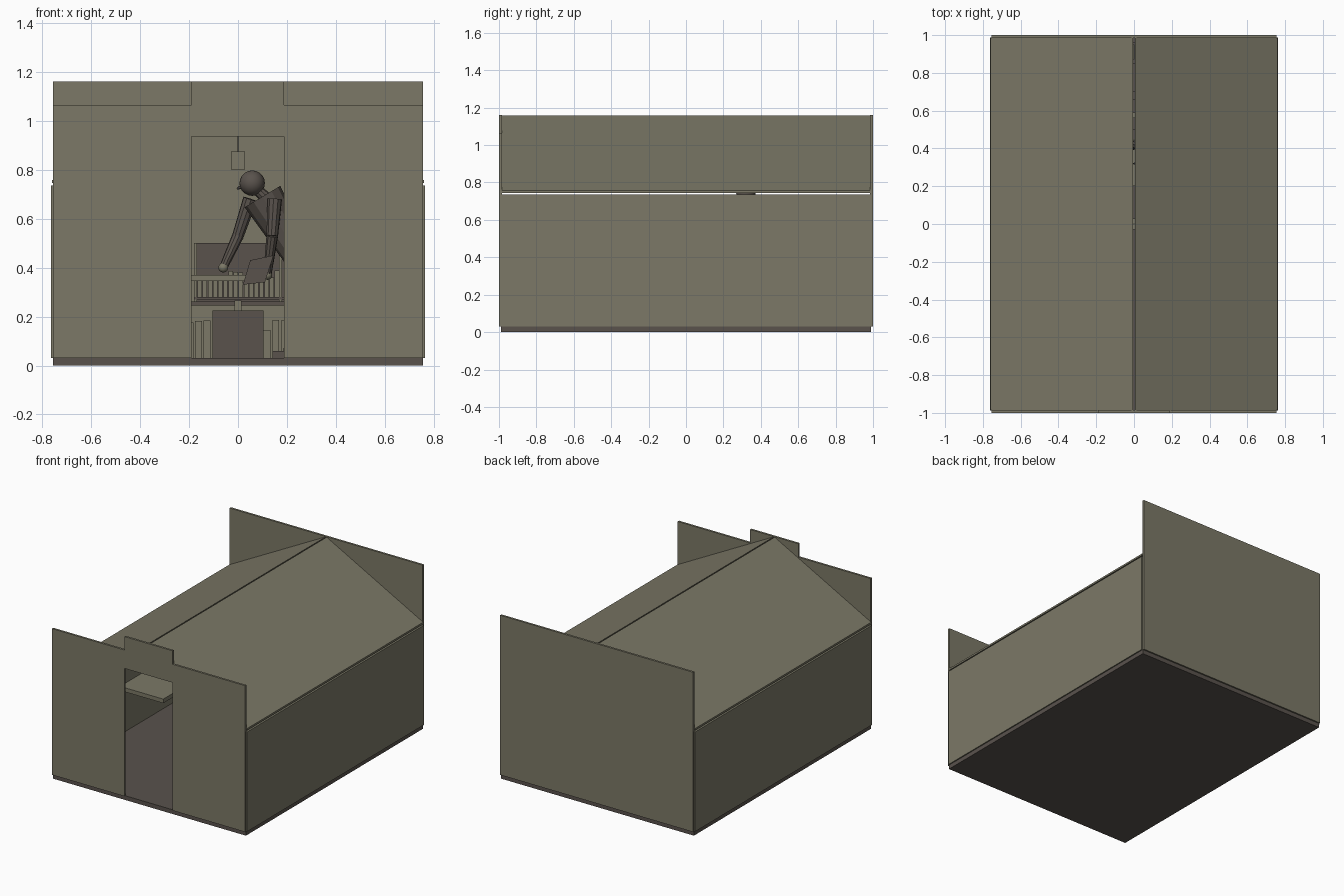
import bpy, bmesh, random
from mathutils import Vector

random.seed(4)
if "Cube" in bpy.data.objects:
    bpy.data.objects.remove(bpy.data.objects["Cube"])


def material(name, rgb):
    m = bpy.data.materials.new(name)
    m.use_nodes = True
    m.diffuse_color = (*rgb, 1)
    m.node_tree.nodes["Principled BSDF"].inputs["Base Color"].default_value = (*rgb, 1)
    return m


OLIVE = material("olive plaster", (0.2, 0.19, 0.135))
BROWN = material("dark brown", (0.1, 0.085, 0.073))


def finish(name, bm, mat, smooth=False):
    bmesh.ops.recalc_face_normals(bm, faces=bm.faces)
    me = bpy.data.meshes.new(name)
    bm.to_mesh(me)
    bm.free()
    me.materials.append(mat)
    for p in me.polygons:
        p.use_smooth = smooth
    ob = bpy.data.objects.new(name, me)
    bpy.context.collection.objects.link(ob)
    return ob


def box(name, xs, ys, zs, mat):
    bm = bmesh.new()
    bmesh.ops.create_cube(bm, size=1)
    for v in bm.verts:
        v.co = [r[0] if c < 0 else r[1] for c, r in zip(v.co, (xs, ys, zs))]
    return finish(name, bm, mat)


def extrude_y(name, profile, y0, y1, mat):
    """Extrude an x-z outline along y."""
    bm = bmesh.new()
    face = bm.faces.new([bm.verts.new((x, y0, z)) for x, z in profile])
    new = bmesh.ops.extrude_face_region(bm, geom=[face])["geom"]
    verts = [v for v in new if isinstance(v, bmesh.types.BMVert)]
    bmesh.ops.translate(bm, verts=verts, vec=(0, y1 - y0, 0))
    return finish(name, bm, mat)


def limb(name, a, b, r1, r2, mat, sides=10):
    """Tapered round bar from a to b."""
    a, b = Vector(a), Vector(b)
    bm = bmesh.new()
    bmesh.ops.create_cone(bm, cap_ends=True, segments=sides, radius1=r1, radius2=r2, depth=(b - a).length)
    bmesh.ops.rotate(bm, verts=bm.verts, matrix=(b - a).to_track_quat("Z", "Y").to_matrix())
    bmesh.ops.translate(bm, verts=bm.verts, vec=(a + b) / 2)
    return finish(name, bm, mat)


def ball(name, c, r, mat):
    bm = bmesh.new()
    bmesh.ops.create_uvsphere(bm, u_segments=16, v_segments=10, radius=r)
    bmesh.ops.translate(bm, verts=bm.verts, vec=c)
    return finish(name, bm, mat, True)


# Shell: floor, end walls, side walls
W, BASE, TOP, STEP = 0.755, 0.03, 1.16, 1.065
DOOR_L, DOOR_R, DOOR_TOP = -0.19, 0.187, 0.935
box("floor", (-W, W), (-0.99, 0.99), (0, BASE), BROWN)
box("back_wall", (-W, W), (0.985, 1), (BASE, TOP), OLIVE)
extrude_y("front_wall", [
    (-W, BASE), (DOOR_L, BASE), (DOOR_L, DOOR_TOP), (DOOR_R, DOOR_TOP), (DOOR_R, BASE), (W, BASE),
    (W, STEP), (DOOR_R, STEP), (DOOR_R, TOP), (DOOR_L, TOP), (DOOR_L, STEP), (-W, STEP)],
    -1, -0.985, OLIVE)

# Mirrored side walls and roof slopes, leaving a thin gap at the eaves and ridge
for side, s in (("left", 1), ("right", -1)):
    box(side + "_wall", sorted((s * 0.748, s * 0.763)), (-0.988, 0.988), (BASE, 0.735), OLIVE)
    extrude_y(side + "_roof", [(s * x, z) for x, z in
              ((0.76, 0.744), (0.76, 0.757), (0.004, 1.157), (0.004, 1.143))], -0.985, 0.985, OLIVE)

# Hanging lamp
limb("lamp_cord", (0, 0, 0.875), (0, 0, 1.14), 0.003, 0.003, BROWN, 6)
box("lamp_shade", (-0.028, 0.028), (-0.028, 0.028), (0.8, 0.875), OLIVE)

# Wall bench with a return that reaches the worker
box("bench_top", (-0.748, -0.41), (-0.25, 0.6), (0.343, 0.372), OLIVE)
box("bench_return_top", (-0.41, 0.06), (0.2, 0.45), (0.345, 0.37), OLIVE)
for y in (0.22, 0.41):
    box("bench_leg", (-0.38, -0.36), (y, y + 0.02), (BASE, 0.345), BROWN)

# Rear cabinet with open shelves and upright boards
box("rear_counter", (-0.45, 0.45), (0.7, 0.985), (0.245, 0.262), BROWN)
box("rear_panel", (-0.18, 0.45), (0.96, 0.985), (0.262, 0.5), BROWN)
box("rear_upper_shelf", (-0.18, 0.45), (0.85, 0.985), (0.27, 0.28), BROWN)
for x in (-0.18, 0.168, 0.438):
    box("rear_upright", (x, x + 0.012), (0.85, 0.96), (0.262, 0.5), OLIVE)
for x in (-0.45, 0.43):
    box("rear_counter_side", (x, x + 0.02), (0.7, 0.985), (BASE, 0.245), BROWN)
for i in range(16):
    x = -0.165 + i * 0.021
    box("upper_book", (x, x + 0.018), (0.87, 0.95), (0.28, random.uniform(0.35, 0.39)), OLIVE)
for i in range(24):
    x = -0.42 + i * 0.035
    box("lower_board", (x, x + 0.028), (0.8, 0.9), (BASE, random.uniform(0.14, 0.19)), OLIVE)

# Free-standing chest with knob
box("chest", (-0.105, 0.105), (0.5, 0.66), (BASE, 0.225), BROWN)
box("chest_knob", (-0.015, 0.015), (0.56, 0.59), (0.225, 0.265), OLIVE)

# Worker leaning over the bench
Y = 0.32
ball("head", (0.058, Y, 0.745), 0.052, BROWN)
limb("nose", (0.015, Y, 0.73), (-0.005, Y, 0.722), 0.01, 0.003, BROWN, 6)
limb("neck", (0.12, Y, 0.68), (0.075, Y, 0.72), 0.025, 0.022, BROWN)
limb("torso", (0.25, Y, 0.44), (0.1, Y, 0.69), 0.06, 0.085, BROWN, 12)
for s in (-1, 1):
    shoulder = (0.1 - s * 0.05, Y + s * 0.09, 0.68)
    elbow = (0.07 - s * 0.07, Y + s * 0.1, 0.53)
    hand = (0.03 - s * 0.09, Y + s * 0.06, 0.4 if s > 0 else 0.37)
    limb("upper_arm", shoulder, elbow, 0.03, 0.024, BROWN)
    limb("forearm", elbow, hand, 0.024, 0.017, BROWN)
    ball("hand", hand, 0.02, OLIVE)
    limb("leg", (0.25, Y + s * 0.04, 0.45), (0.21, Y + s * 0.05, 0.05), 0.045, 0.025, BROWN)
    box("foot", (0.14, 0.235), (Y + s * 0.05 - 0.02, Y + s * 0.05 + 0.02), (BASE, 0.06), BROWN)
extrude_y("held_board", [(0.02, 0.33), (0.11, 0.34), (0.145, 0.45), (0.05, 0.43)], 0.14, 0.16, BROWN)
